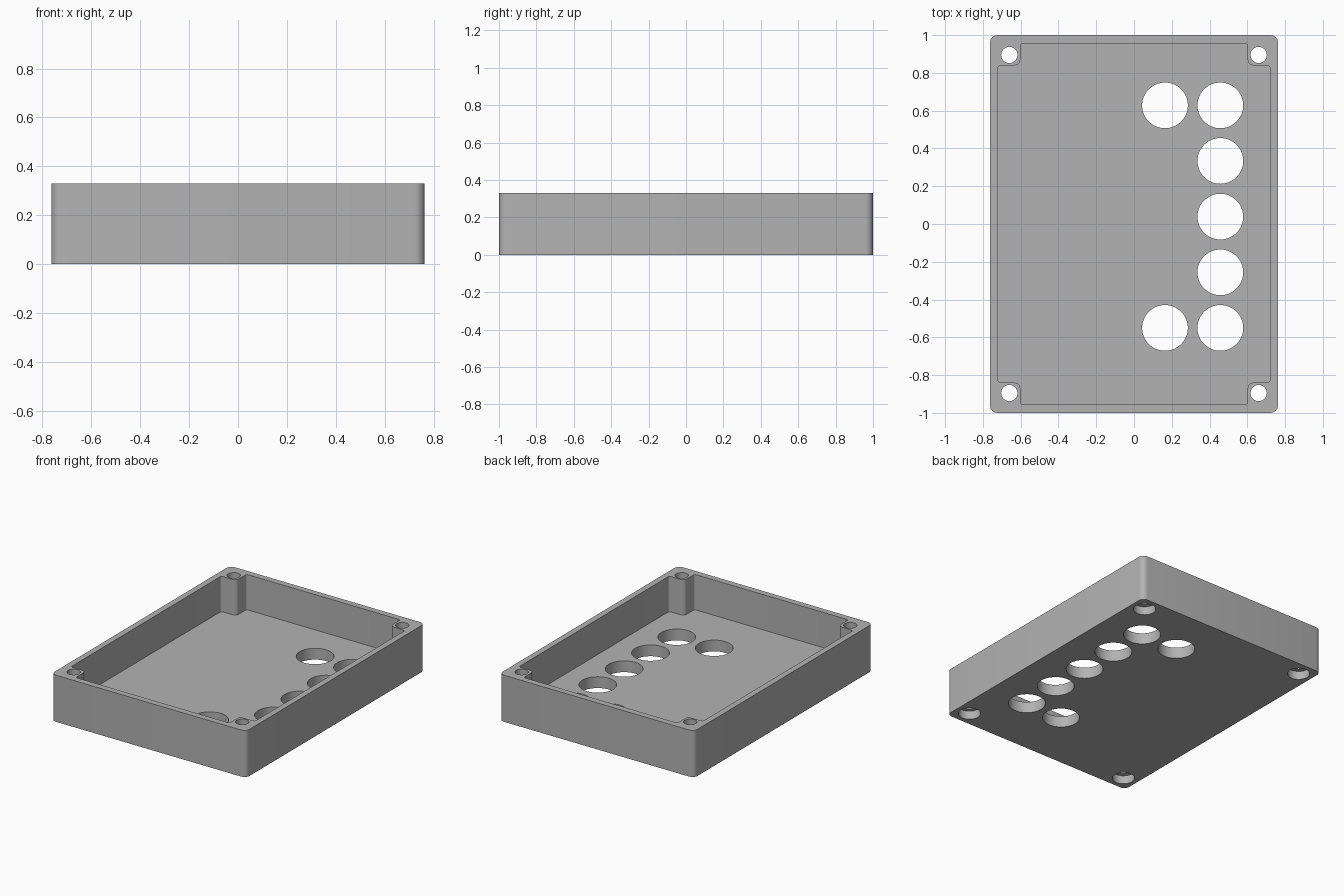
import bpy, bmesh, math

if "Cube" in bpy.data.objects:
    bpy.data.objects.remove(bpy.data.objects["Cube"])

HX, HY, H = 0.763, 1.0, 0.33      # half width, half depth, height
FLOOR = 0.08                      # floor thickness

grey = bpy.data.materials.new("mid grey plastic")
grey.diffuse_color = (0.45, 0.45, 0.45, 1)
grey.use_nodes = True
grey.node_tree.nodes["Principled BSDF"].inputs["Base Color"].default_value = grey.diffuse_color


def rounded(points, steps=6):
    """Fillet each (x, y, radius) corner of a closed outline."""
    out, n = [], len(points)
    for i, (x, y, r) in enumerate(points):
        dirs = []
        for q in (points[i - 1], points[(i + 1) % n]):
            dx, dy = q[0] - x, q[1] - y
            d = math.hypot(dx, dy)
            dirs.append((dx / d * r, dy / d * r))
        (ax, ay), (bx, by) = dirs
        for k in range(steps + 1):
            t = k / steps * math.pi / 2
            u, v = 1 - math.sin(t), 1 - math.cos(t)
            out.append((x + ax * u + bx * v, y + ay * u + by * v))
    return out


def circle(cx, cy, r, n=64):
    return [(cx + r * math.cos(2 * math.pi * i / n),
             cy + r * math.sin(2 * math.pi * i / n)) for i in range(n)]


def prism(name, outlines, z0, z1):
    """Extrude one or more closed outlines from z0 to z1 as one object."""
    bm = bmesh.new()
    for outline in outlines:
        low = [bm.verts.new((x, y, z0)) for x, y in outline]
        high = [bm.verts.new((x, y, z1)) for x, y in outline]
        bm.faces.new(low[::-1])
        bm.faces.new(high)
        for i in range(len(low)):
            j = (i + 1) % len(low)
            bm.faces.new((low[i], low[j], high[j], high[i]))
    bmesh.ops.recalc_face_normals(bm, faces=bm.faces)
    me = bpy.data.meshes.new(name)
    bm.to_mesh(me)
    bm.free()
    me.materials.append(grey)
    ob = bpy.data.objects.new(name, me)
    bpy.context.collection.objects.link(ob)
    return ob


# Outer block with rounded upright corners
r = 0.04
case = prism("enclosure_tray", [rounded([(-HX, -HY, r), (HX, -HY, r),
                                         (HX, HY, r), (-HX, HY, r)])], 0, H)

# Cavity outline, stepping in around the four screw posts
cx, cy, px, py = 0.72, 0.956, 0.602, 0.84
quarter = [(cx, py, 0.015), (px, py, 0.03), (px, cy, 0.015)]
cavity = []
for sx, sy in ((1, 1), (-1, 1), (-1, -1), (1, -1)):
    pts = [(x * sx, y * sy, f) for x, y, f in quarter]
    cavity += pts if sx * sy > 0 else pts[::-1]

# Button holes, screw holes and their wider recesses underneath
rows = [0.628, 0.334, 0.039, -0.256, -0.55]
buttons = [(0.457, y) for y in rows] + [(0.164, rows[0]), (0.164, rows[-1])]
screws = [(sx * 0.66, sy * 0.895) for sx in (-1, 1) for sy in (-1, 1)]

cutters = [
    prism("cavity_cutter", [rounded(cavity)], FLOOR, H + 0.1),
    prism("button_hole_cutter", [circle(x, y, 0.121) for x, y in buttons], -0.1, FLOOR + 0.1),
    prism("screw_hole_cutter", [circle(x, y, 0.043, 40) for x, y in screws], -0.1, H + 0.1),
    prism("screw_recess_cutter", [circle(x, y, 0.073, 48) for x, y in screws], -0.1, 0.06),
]
bpy.context.view_layer.objects.active = case
case.select_set(True)
for cutter in cutters:
    mod = case.modifiers.new(cutter.name, 'BOOLEAN')
    mod.operation, mod.solver, mod.object = 'DIFFERENCE', 'EXACT', cutter
    bpy.ops.object.modifier_apply(modifier=mod.name)
for cutter in cutters:
    bpy.data.objects.remove(cutter)

# Smooth the fillets and bores, keep the rims crisp
bpy.ops.object.shade_smooth_by_angle(angle=math.radians(30))
